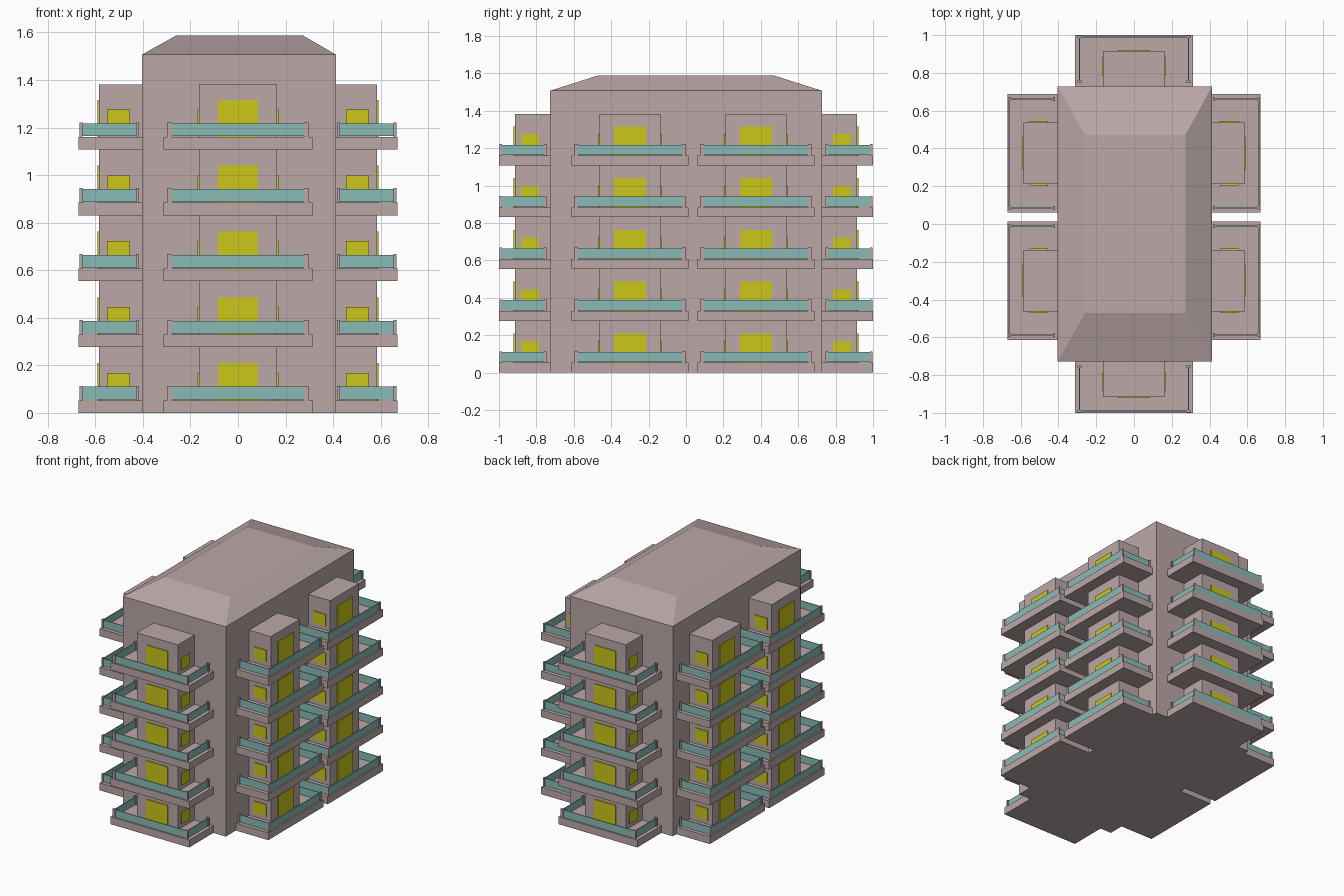
import bpy, bmesh
from math import pi

if "Cube" in bpy.data.objects:
    bpy.data.objects.remove(bpy.data.objects["Cube"])

FLOORS, STEP = 5, 0.277
SLAB_W, SLAB_H = 0.313, 0.053   # balcony half width, slab thickness
INNER = 0.275                   # depth reaching just inside the main block


def material(name, rgb):
    m = bpy.data.materials.new(name)
    m.diffuse_color = (*rgb, 1)
    m.use_nodes = True
    m.node_tree.nodes["Principled BSDF"].inputs["Base Color"].default_value = m.diffuse_color
    return m


WALL = material("wall_pink", (0.50, 0.39, 0.39))
GLASS = material("rail_teal", (0.25, 0.50, 0.47))
YELLOW = material("window_yellow", (0.60, 0.57, 0.01))


def box_mesh(name, boxes, mat):
    """One mesh from boxes given as (x0, x1, y0, y1, z0, z1)."""
    bm = bmesh.new()
    for x0, x1, y0, y1, z0, z1 in boxes:
        for v in bmesh.ops.create_cube(bm, size=1)["verts"]:
            v.co = (x1 if v.co.x > 0 else x0,
                    y1 if v.co.y > 0 else y0,
                    z1 if v.co.z > 0 else z0)
    me = bpy.data.meshes.new(name)
    bm.to_mesh(me)
    bm.free()
    me.materials.append(mat)
    return me


def place(name, me, loc=(0, 0, 0), rot=0):
    ob = bpy.data.objects.new(name, me)
    ob.location = loc
    ob.rotation_euler.z = rot
    bpy.context.collection.objects.link(ob)
    return ob


# Main block
X0, X1, Y, EAVE, TOP = -0.404, 0.412, 0.727, 1.507, 1.588
place("main_block", box_mesh("main_block", [(X0, X1, -Y, Y, 0, EAVE)], WALL))

# Hipped roof with a flat top
roof = box_mesh("roof", [(X0, X1, -Y, Y, EAVE, TOP)], WALL)
for v in roof.vertices:
    if v.co.z > EAVE + 0.01:
        v.co.x = -0.259 if v.co.x < 0 else 0.272
        v.co.y = -0.471 if v.co.y < 0 else 0.471
place("roof", roof)

# One balcony stack: outer edge at y = 0, facing -y
slabs, posts, rails, windows = [], [], [], []
for f in range(FLOORS):
    z = f * STEP
    t = z + SLAB_H
    slabs.append((-SLAB_W, SLAB_W, 0, INNER, z, t))
    # front rail and door-sized window
    rails.append((-0.278, 0.278, 0.006, 0.012, t + 0.003, t + 0.057))
    windows.append((-0.085, 0.085, 0.079, 0.1, t, t + 0.156))
    for s in (-1, 1):
        def side(a, b, *rest):
            return (min(s * a, s * b), max(s * a, s * b), *rest)
        rails.append(side(0.285, 0.291, 0.013, 0.242, t + 0.003, t + 0.057))
        windows.append(side(0.15, 0.170, 0.118, 0.215, t + 0.03, t + 0.115))
        for y in (0.003, 0.241):
            posts.append(side(0.278, 0.298, y, y + 0.012, t, t + 0.061))

parts = {
    "balcony_slabs": box_mesh("balcony_slabs", slabs, WALL),
    "bay": box_mesh("bay", [(-0.163, 0.163, 0.085, INNER, 0.02, 1.382)], WALL),
    "rail_posts": box_mesh("rail_posts", posts, WALL),
    "rail_panels": box_mesh("rail_panels", rails, GLASS),
    "windows": box_mesh("windows", windows, YELLOW),
}

# Six stacks around the block
stacks = {
    "front": (0, -1, 0), "back": (0, 1, pi),
    "right_front": (0.67, -0.30, pi / 2), "right_back": (0.67, 0.374, pi / 2),
    "left_front": (-0.67, -0.30, -pi / 2), "left_back": (-0.67, 0.374, -pi / 2),
}
for where, (x, y, r) in stacks.items():
    for name, me in parts.items():
        place(f"{where}_{name}", me, (x, y, 0), r)
